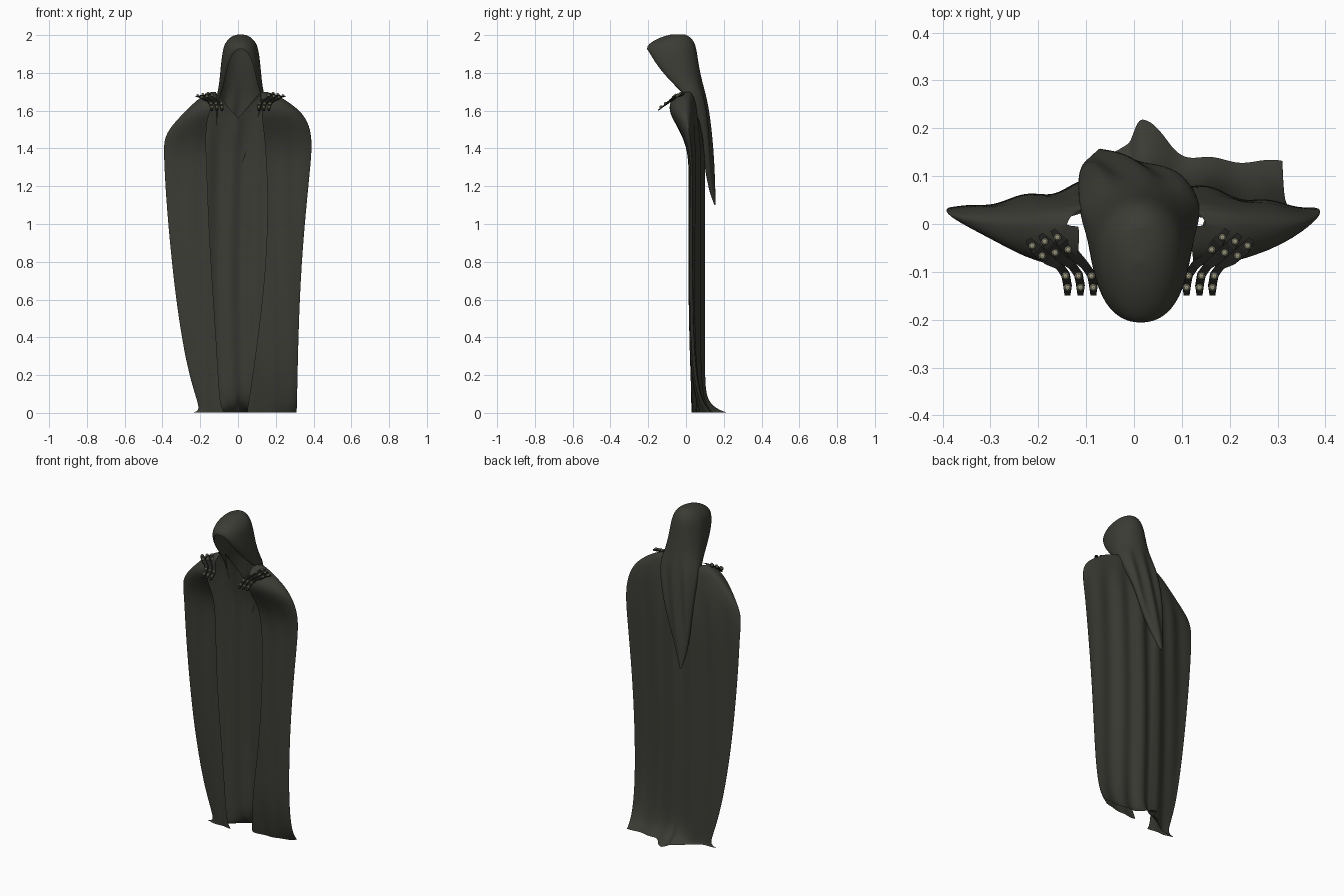
import bpy, bmesh, math
from mathutils import Vector

if "Cube" in bpy.data.objects:
    bpy.data.objects.remove(bpy.data.objects["Cube"])


def material(name, rgb):
    m = bpy.data.materials.new(name)
    m.diffuse_color = (*rgb, 1)
    m.use_nodes = True
    m.node_tree.nodes["Principled BSDF"].inputs["Base Color"].default_value = m.diffuse_color
    return m


CLOTH = material("charcoal cloth", (0.045, 0.045, 0.036))
STRAP = material("black leather", (0.016, 0.016, 0.014))
STUD = material("pale metal", (0.32, 0.31, 0.21))


def clamp(v, lo=0.0, hi=1.0):
    return max(lo, min(hi, v))


def finish(bm, name, mats, subdiv=0):
    bmesh.ops.remove_doubles(bm, verts=bm.verts, dist=0.0004)
    bmesh.ops.recalc_face_normals(bm, faces=bm.faces)
    me = bpy.data.meshes.new(name)
    bm.to_mesh(me)
    bm.free()
    ob = bpy.data.objects.new(name, me)
    bpy.context.collection.objects.link(ob)
    for m in mats:
        me.materials.append(m)
    if subdiv:
        s = ob.modifiers.new("smooth", 'SUBSURF')
        s.levels = s.render_levels = subdiv
        for p in me.polygons:
            p.use_smooth = True
    return ob


def loft(name, rings, cap=False):
    bm = bmesh.new()
    rows = [[bm.verts.new(p) for p in r] for r in rings]
    for a, b in zip(rows, rows[1:]):
        for i in range(len(a) - 1):
            bm.faces.new((a[i], a[i + 1], b[i + 1], b[i]))
    if cap:
        n = len(rows[0])
        for i in range(n // 2 - 1):
            bm.faces.new((rows[0][i], rows[0][i + 1], rows[0][n - 2 - i], rows[0][n - 1 - i]))
        bm.faces.new(rows[0][n // 2 - 1:n // 2 + 2])
    return finish(bm, name, [CLOTH], 2)


# Cloak: open-fronted flattened tube
# z, left front edge x, left half width, right edge x, right half width, front y
CLOAK = [
    (1.70, .115, .14, .12, .15, -.005),
    (1.685, .115, .175, .12, .20, -.05),
    (1.655, .12, .22, .125, .255, -.082),
    (1.60, .15, .275, .125, .33, -.092),
    (1.54, .165, .335, .13, .372, -.06),
    (1.46, .17, .395, .14, .392, -.015),
    (1.36, .168, .393, .148, .39, .018),
    (1.15, .16, .383, .158, .368, .017),
    (.85, .147, .357, .152, .341, .014),
    (.55, .126, .323, .125, .325, .015),
    (.25, .107, .273, .085, .317, .021),
    (.08, .098, .222, .06, .314, .028),
    (.025, .085, .205, .05, .312, .032),
    (.006, .075, .22, .05, .312, .034),
    (.001, .07, .242, .05, .312, .034),
]


def cloak_half(sign, z, xf, w, yf):
    ys = clamp((1.6 - z) * .15, 0, .035) + .02 * clamp(1 - z / .6)
    if sign > 0:
        ys += .078 * clamp(1 - z / .15) ** 1.5
        yf += .035 * clamp(1 - z / .25)
    yc = .092 - .035 * clamp((z - 1.36) / .34)
    power = 1.4 - .9 * clamp((z - 1.36) / .2)
    low = clamp(1 - z / .1) ** 3
    pts = []
    for i in range(14):                         # front panel, edge to side
        a = math.pi / 2 * i / 14
        x = xf + (w - xf) * math.sin(a)
        fold = .004 * math.sin(x * 60 + z * 2) * clamp((1.6 - z) * 3) * math.cos(a)
        pts.append((sign * x, ys + (yf - ys) * math.cos(a) + fold, z))
    for i in range(31):                         # back sheet, side to centre
        s = i / 30
        x = sign * w * (1 - s)
        yb = max(yc, ys) + .085 * low * math.exp(-(x / .09) ** 2)
        fold = .010 * math.sin(x * 48 + .8 * math.sin(z * 2.2)) * s ** .6
        fold *= clamp((1.75 - z) * 3, .2)
        dip = .14 * clamp(1 - abs(x) / .12) * clamp((z - 1.4) / .3)
        pts.append((x, ys + (yb - ys) * min(1, 1.25 * s) ** power + fold, z - dip))
    return pts


rings = []
for z, lx, lw, rx, rw, yf in CLOAK:
    left = cloak_half(-1, z, lx, lw, yf)
    right = cloak_half(1, z, rx, rw, yf)
    # both halves meet on the centre line
    mid = [(a + b) / 2 for a, b in zip(left[-1], right[-1])]
    rings.append(left[:-1] + [mid] + right[-2::-1])
loft("cloak", rings)

# Hood with pointed brow, open face and a long tail down the back
# z, front y, side y, back y, half width, opening half width
HOOD = [
    (2.004, -.075, -.04, -.008, .022, 0),
    (1.990, -.135, -.045, .025, .055, 0),
    (1.960, -.19, -.055, .045, .081, 0),
    (1.935, -.212, -.055, .052, .090, 0),
    (1.910, -.195, -.05, .058, .096, .04),
    (1.85, -.16, -.04, .066, .104, .065),
    (1.78, -.105, -.02, .08, .11, .08),
    (1.72, -.045, .015, .093, .117, .095),
    (1.68, -.005, .035, .103, .128, .11),
    (1.60, .055, .08, .117, .118, .11),
    (1.45, .088, .10, .135, .095, .085),
    (1.30, .10, .118, .147, .064, .055),
    (1.18, .122, .135, .153, .03, .025),
    (1.10, .15, .153, .157, .005, .003),
]
rings = []
for z, yf, ym, yb, w, we in HOOD:
    half = []
    for i in range(10):
        a = math.pi / 2 * i / 10
        half.append((we + (w - we) * math.sin(a), ym + (yf - ym) * math.cos(a)))
    for i in range(13):
        a = math.pi / 2 * i / 12
        half.append((w * math.cos(a), ym + (yb - ym) * math.sin(a)))
    k = clamp((1.78 - z) * 6) * min(1, w / .1)
    xc = .014 - .085 * clamp((1.68 - z) / .55)
    pts = [(-x, y) for x, y in half] + half[-2::-1]
    rings.append([(x + xc, y + .008 * k * math.sin(x * 75 + 1), z) for x, y in pts])
loft("hood", rings, cap=True)


# Studded shoulder clasps: three bent straps a side
def strap_z(x, y):
    return min(1.6 + (y + .15) * .78, 1.705 - .24 * max(0, x - .12))


def clasp(sign, shift, name):
    bm = bmesh.new()
    for k in range(3):
        dx = .027 * k
        path = [(.195 + dx * .95, -.012 - .010 * k), (.175 + dx, -.038 - .008 * k),
                (.150 + dx, -.064 - .005 * k), (.128 + dx, -.086),
                (.114 + dx, -.106), (.110 + dx, -.128), (.110 + dx, -.148)]
        pts = [Vector((x, y, strap_z(x, y))) for x, y in path]
        rows = []
        for i, p in enumerate(pts):             # leather band
            t = (pts[min(i + 1, 6)] - pts[max(i - 1, 0)]).normalized()
            side = t.cross(Vector((0, 0, 1))).normalized()
            up = side.cross(t)
            w = .006 if i in (0, 6) else (.012 if i < 3 else .009)
            rows.append([bm.verts.new(p + side * a * w + up * b * .003)
                         for a, b in ((-1, -1), (1, -1), (1, 1), (-1, 1))])
        for a, b in zip(rows, rows[1:]):
            for j in range(4):
                bm.faces.new((a[j], a[(j + 1) % 4], b[(j + 1) % 4], b[j]))
        bm.faces.new(rows[0])
        bm.faces.new(rows[-1])
        for i in (.5, 1.5, 4, 5.1):             # studs
            q = pts[int(i)].lerp(pts[int(i) + 1], i % 1)
            r = bmesh.ops.create_uvsphere(bm, u_segments=8, v_segments=5, radius=.0085)
            bmesh.ops.translate(bm, verts=r['verts'], vec=q + Vector((0, -.003, .004)))
            for f in {f for v in r['verts'] for f in v.link_faces}:
                f.material_index = 1
    for v in bm.verts:
        v.co.x = sign * (v.co.x - shift)
    finish(bm, name, [STRAP, STUD])


clasp(1, 0, "right_shoulder_clasp")
clasp(-1, .025, "left_shoulder_clasp")
